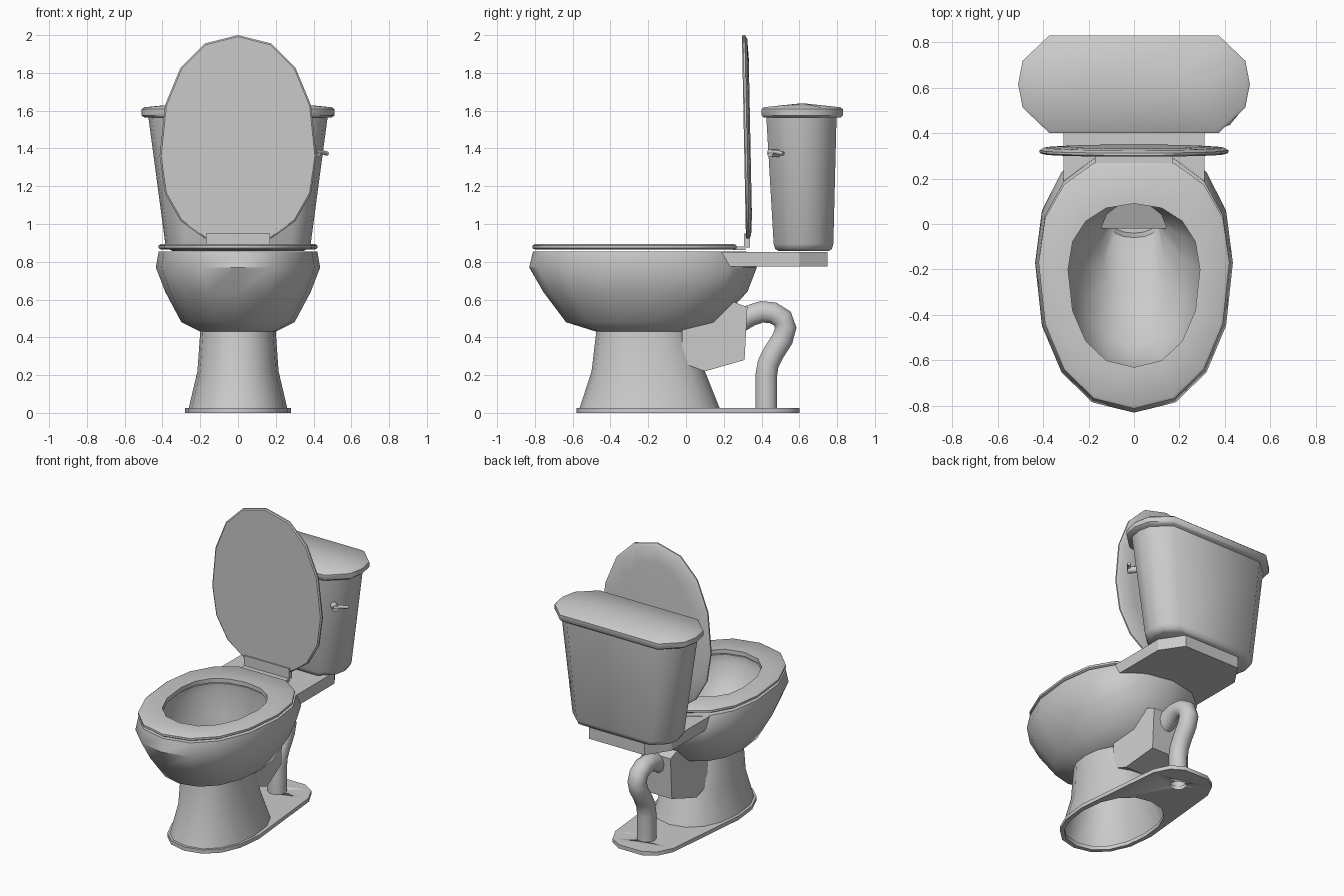
import bpy, bmesh
from math import sin, cos, pi, radians

if "Cube" in bpy.data.objects:
    bpy.data.objects.remove(bpy.data.objects["Cube"])


def loft(name, rings, cap_start=True, cap_end=True, angle=35):
    """Skin a list of equal-length point loops into one mesh object."""
    bm = bmesh.new()
    loops = [[bm.verts.new(p) for p in r] for r in rings]
    n = len(loops[0])
    for a, b in zip(loops, loops[1:]):
        for i in range(n):
            j = (i + 1) % n
            bm.faces.new((a[i], a[j], b[j], b[i]))
    if cap_start:
        bm.faces.new(loops[0][::-1])
    if cap_end:
        bm.faces.new(loops[-1])
    bmesh.ops.recalc_face_normals(bm, faces=bm.faces)
    me = bpy.data.meshes.new(name)
    bm.to_mesh(me)
    bm.free()
    ob = bpy.data.objects.new(name, me)
    bpy.context.collection.objects.link(ob)
    smooth(ob, angle)
    return ob


def smooth(ob, angle):
    bpy.ops.object.select_all(action='DESELECT')
    ob.select_set(True)
    bpy.context.view_layer.objects.active = ob
    bpy.ops.object.shade_smooth_by_angle(angle=radians(angle))


def oval(z, rx, front, back, cy=-0.17, clamp=9, p=0.9, n=16):
    """Egg-shaped loop starting at the front, slightly squared."""
    pts = []
    for i in range(n):
        a = 2 * pi * i / n
        s, c = sin(a), cos(a)
        x = rx * abs(s) ** p * (1 if s > 0 else -1)
        k = abs(c) ** p
        y = cy - k * (cy - front) if c > 0 else cy + k * (back - cy)
        pts.append((x, min(y, clamp), z))
    return pts


def tank_loop(z, rx, y0, y1):
    """Ten-sided loop with flat front and back and blunt ends."""
    half = [(.73, -1), (.96, -.48), (1, 0), (.96, .48), (.73, 1)]
    c, r = (y0 + y1) / 2, (y1 - y0) / 2
    pts = half + [(-x, y) for x, y in reversed(half)]
    return [(x * rx, c + y * r, z) for x, y in pts]


def box(name, x, y0, y1, z0, z1):
    sq = [(-x, y0), (x, y0), (x, y1), (-x, y1)]
    return loft(name, [[(a, b, z) for a, b in sq] for z in (z0, z1)])


def tube(name, pts, r, caps=True):
    cu = bpy.data.curves.new(name, 'CURVE')
    cu.dimensions = '3D'
    cu.bevel_depth = r
    cu.bevel_resolution = 3
    cu.use_fill_caps = caps
    sp = cu.splines.new('POLY')
    sp.points.add(len(pts) - 1)
    for q, p in zip(sp.points, pts):
        q.co = (*p, 1)
    ob = bpy.data.objects.new(name, cu)
    bpy.context.collection.objects.link(ob)
    bpy.ops.object.select_all(action='DESELECT')
    ob.select_set(True)
    bpy.context.view_layer.objects.active = ob
    bpy.ops.object.convert(target='MESH')
    smooth(bpy.context.object, 50)


# Bowl: outer wall up, over the rim, then down to the drain
loft("bowl", [
    oval(.43, .20, -.475, .02, -.23),
    oval(.48, .30, -.635, .17),
    oval(.64, .385, -.755, .325),
    oval(.77, .435, -.83, .375),
    oval(.855, .42, -.81, .32),
    oval(.855, .30, -.64, .10, -.2),
    oval(.80, .30, -.64, .105, -.2),
    oval(.64, .235, -.54, .10, -.17),
    oval(.50, .15, -.33, .09, -.08),
    oval(.44, .11, -.06, .08, .01),
    oval(.38, .10, -.04, .08, .02)], cap_start=False, angle=40)

# Pedestal, open underneath
loft("pedestal", [
    oval(.43, .20, -.475, .02, -.23),
    oval(.22, .215, -.50, .10, -.2),
    oval(.02, .262, -.565, .18, -.19)], False, False)

# Floor plate with openings below the pedestal and the pipe
fr = oval(0, .28, -.58, .2, -.17)
right = [p[:2] for p in fr[:5]] + [(.22, .45), (.17, .55), (.09, .60)]
outline = right + [(-x, y) for x, y in reversed(right[1:])]
plate = loft("floor_plate", [[(x, y, z) for x, y in outline] for z in (0, .026)])
holes = {
    "pedestal_cutter": (.25, -.55, .165, -.19),
    "pipe_cutter": (.05, .375, .475, .425)}
for nm, (rx, f, b, c) in holes.items():
    cut = loft(nm, [oval(-.1, rx, f, b, c), oval(.1, rx, f, b, c)])
    mod = plate.modifiers.new(nm, 'BOOLEAN')
    mod.object = cut
    mod.operation = 'DIFFERENCE'
    mod.solver = 'EXACT'
    bpy.context.view_layer.objects.active = plate
    bpy.ops.object.modifier_apply(modifier=nm)
    bpy.data.objects.remove(cut)

# Trap housing behind the pedestal, narrowing to the back
prof = [(-.02, .27), (.02, .25), (.10, .22), (.31, .28), (.325, .56),
        (.22, .60), (-.02, .50)]
loft("trap_housing", [
    [(s * (.11 if y > .2 else .15), y, z) for y, z in prof] for s in (-1, 1)],
    angle=30)

# Drain pipe
tube("drain_pipe", [(0, y, z) for y, z in [
    (.28, .48), (.34, .515), (.40, .535), (.46, .53), (.51, .50), (.528, .45),
    (.51, .39), (.465, .32), (.435, .26), (.425, .20), (.425, .002)]], .06, False)

# Tank shelf
shelf = [(-.31, .18), (.31, .18), (.31, .60), (.21, .75), (-.21, .75), (-.31, .60)]
loft("tank_shelf", [
    [(x, y + (.04 if y < .2 else 0), .775) for x, y in shelf],
    [(x, y, .853) for x, y in shelf]], angle=30)

# Tank and its domed cover
loft("tank", [
    tank_loop(.857, .345, .49, .755),
    tank_loop(.868, .37, .472, .772),
    tank_loop(.895, .385, .464, .78),
    tank_loop(1.57, .475, .425, .797)], angle=50)
loft("tank_cover", [
    tank_loop(1.563, .495, .412, .82),
    tank_loop(1.575, .51, .40, .83),
    tank_loop(1.608, .51, .40, .83),
    tank_loop(1.618, .498, .412, .818),
    tank_loop(1.637, .30, .59, .64)], angle=48)

# Flush handle on the right front facet of the tank
tube("handle_pivot", [(.38, .49, 1.375), (.425, .445, 1.375)], .022)
tube("handle_lever", [(.41, .44, 1.382), (.44, .475, 1.382), (.472, .515, 1.372)], .011)

# Seat ring
hole = (.29, -.63, .09, -.2)


def seat_loop(z, d):
    return oval(z, .42 - d, -.812 + d, .30 - d, clamp=.268 - d)


seat = [seat_loop(.865, .012), seat_loop(.872, 0), seat_loop(.886, 0),
        seat_loop(.894, .012), oval(.894, *hole), oval(.865, *hole)]
loft("seat", seat + seat[:1], False, False)
box("seat_hinge", .17, .25, .315, .863, .882)

# Raised lid: same outline stood upright, tilted slightly to the front


def lid_loop(off, d):
    pts = oval(0, .415 - d, -.81 + d, .30 - d, clamp=.27 - d)
    return [(x, .318 + off - .02 * (.3 - y), 1.19 - y) for x, y, _ in pts]


loft("lid", [lid_loop(0, .008), lid_loop(.006, 0), lid_loop(.016, 0),
             lid_loop(.028, .02), lid_loop(.034, .12)], angle=30)
box("lid_hinge", .17, .308, .34, .875, .95)
